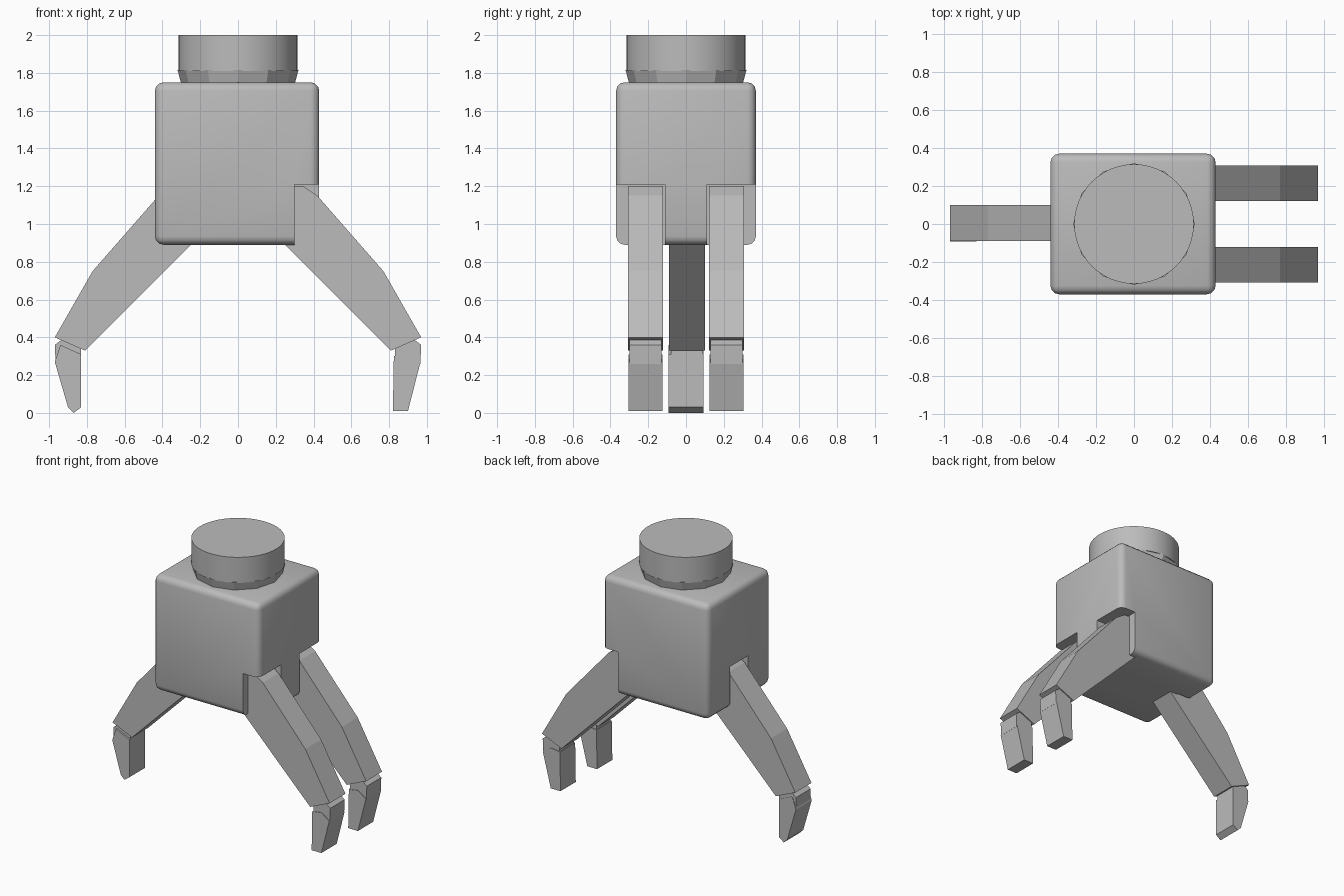
import bpy, bmesh, math
from mathutils import Matrix

cube = bpy.data.objects.get("Cube")
if cube:
    bpy.data.objects.remove(cube, do_unlink=True)

grey = bpy.data.materials.new("plain grey")
grey.use_nodes = True
colour = (0.5, 0.5, 0.5, 1)
grey.diffuse_color = colour
grey.node_tree.nodes["Principled BSDF"].inputs["Base Color"].default_value = colour


def finish(name, bm):
    bmesh.ops.recalc_face_normals(bm, faces=bm.faces)
    mesh = bpy.data.meshes.new(name)
    bm.to_mesh(mesh)
    bm.free()
    mesh.materials.append(grey)
    obj = bpy.data.objects.new(name, mesh)
    bpy.context.collection.objects.link(obj)
    return obj


def smooth(obj, degrees=35):
    bpy.ops.object.select_all(action='DESELECT')
    obj.select_set(True)
    bpy.context.view_layer.objects.active = obj
    bpy.ops.object.shade_smooth_by_angle(angle=math.radians(degrees))


def box(name, low, high, bevel=0):
    bm = bmesh.new()
    bmesh.ops.create_cube(bm, size=1)
    for v in bm.verts:
        v.co = [h if c > 0 else l for c, l, h in zip(v.co, low, high)]
    if bevel:
        bmesh.ops.bevel(bm, geom=bm.edges[:], offset=bevel, segments=3,
                        profile=0.5, affect='EDGES')
    return finish(name, bm)


def plate(name, profile, y, half, mirror=1):
    """Extrude a side profile (x, z) across the finger's width."""
    bm = bmesh.new()
    face = bm.faces.new([bm.verts.new((mirror * px, y - half, pz)) for px, pz in profile])
    new = bmesh.ops.extrude_face_region(bm, geom=[face])["geom"]
    moved = [g for g in new if isinstance(g, bmesh.types.BMVert)]
    bmesh.ops.translate(bm, vec=(0, 2 * half, 0), verts=moved)
    return finish(name, bm)


def disc(name, radius, low, high, sides, top_radius=None):
    bm = bmesh.new()
    bmesh.ops.create_cone(bm, cap_ends=True, segments=sides, radius1=radius,
                          radius2=top_radius or radius, depth=high - low,
                          matrix=Matrix.Translation((0, 0, (low + high) / 2)))
    return finish(name, bm)


# Rounded palm block, slotted where the fingers enter
palm = box("palm", (-0.44, -0.37, 0.89), (0.43, 0.37, 1.75), 0.045)
slots = {
    "front_slot": ((0.3, -0.5, 0.8), (0.6, -0.11, 1.21)),
    "back_slot": ((0.3, 0.11, 0.8), (0.6, 0.5, 1.21)),
    "thumb_slot": ((-0.6, -0.1, 0.8), (-0.31, 0.11, 1.2)),
}
for name, (low, high) in slots.items():
    cutter = box(name, low, high)
    cutter.hide_render = True
    cutter.hide_set(True)
    cutter.display_type = 'WIRE'
    cut = palm.modifiers.new(name, 'BOOLEAN')
    cut.operation = 'DIFFERENCE'
    cut.solver = 'EXACT'
    cut.object = cutter
bpy.context.view_layer.objects.active = palm
palm.select_set(True)
for name in slots:
    bpy.ops.object.modifier_apply(modifier=name)
    bpy.data.objects.remove(bpy.data.objects[name], do_unlink=True)
smooth(palm)

# Wrist mount with a coarser collar beneath it
smooth(disc("wrist_mount", 0.315, 1.81, 2.0, 48))
disc("wrist_collar", 0.3, 1.74, 1.815, 12, 0.32)

# Side profiles of a finger, drawn for the +x side
link = [(0.24, 0.9), (0.3, 1.2), (0.345, 1.2), (0.42, 1.15), (0.77, 0.75),
        (0.97, 0.4), (0.81, 0.33), (0.6, 0.54)]
knuckle = [(0.93, 0.39), (0.97, 0.36), (0.965, 0.26), (0.83, 0.3), (0.83, 0.34)]
tip = [(0.965, 0.265), (0.9, 0.01), (0.82, 0.01), (0.825, 0.3), (0.9, 0.31)]
thumb_tip = [(0.97, 0.27), (0.9, 0.03), (0.87, 0.0), (0.83, 0.03),
             (0.83, 0.31), (0.94, 0.36)]

for side, y in (("front", -0.215), ("back", 0.215)):
    plate(side + "_finger_link", link, y, 0.093)
    plate(side + "_finger_knuckle", knuckle, y, 0.085)
    plate(side + "_finger_tip", tip, y, 0.09)

# Opposing thumb
plate("thumb_link", link, 0.005, 0.095, -1)
plate("thumb_knuckle", knuckle, 0.005, 0.085, -1)
plate("thumb_tip", thumb_tip, 0.0, 0.093, -1)
